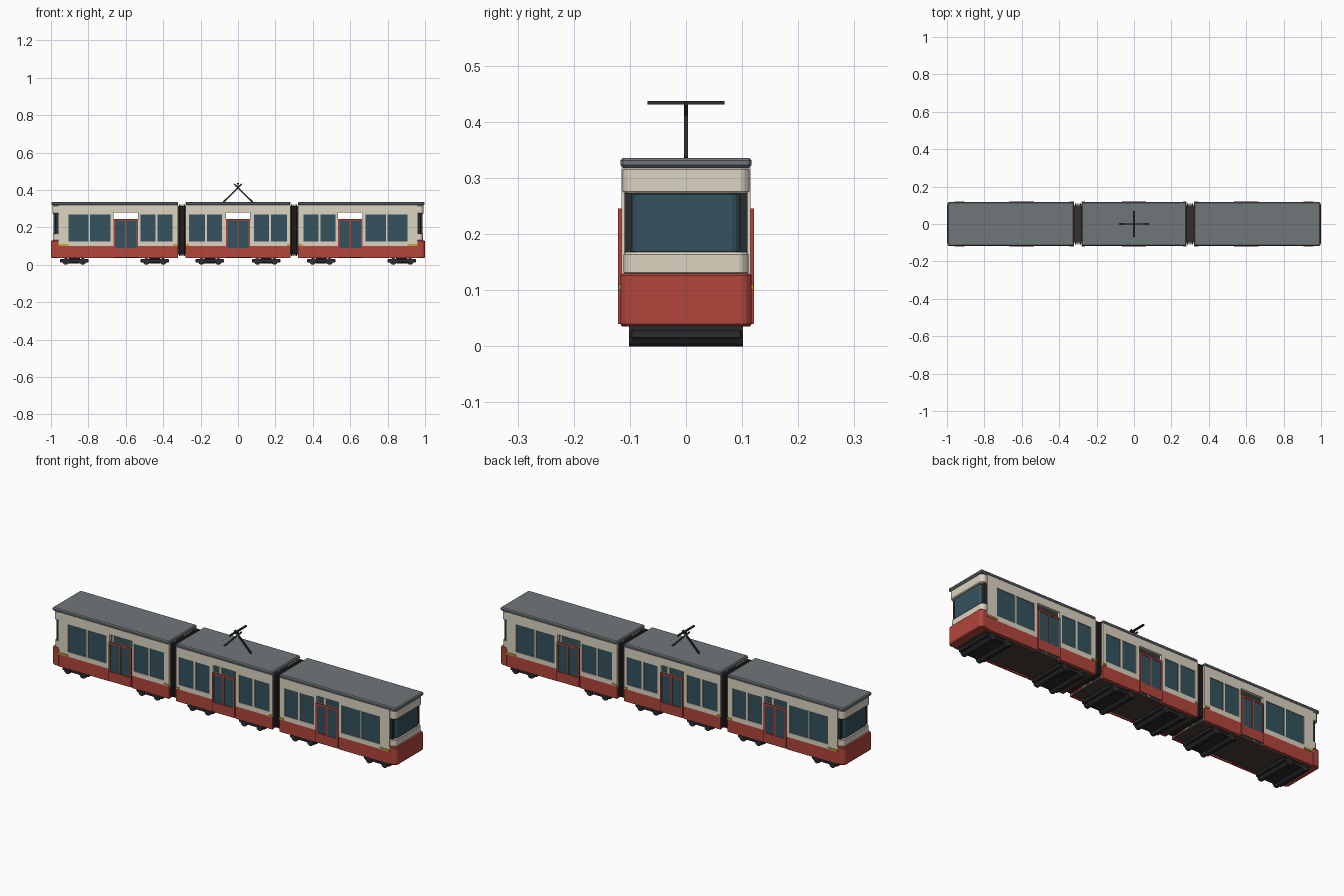
import bpy, bmesh, math
from mathutils import Matrix, Vector

if "Cube" in bpy.data.objects:
    bpy.data.objects.remove(bpy.data.objects["Cube"])


def mat(name, r, g, b):
    m = bpy.data.materials.new(name)
    m.diffuse_color = (r, g, b, 1)
    m.use_nodes = True
    m.node_tree.nodes["Principled BSDF"].inputs["Base Color"].default_value = m.diffuse_color
    return m


RED = mat("red_paint", 0.45, 0.06, 0.045)
CREAM = mat("cream_paint", 0.72, 0.66, 0.54)
GLASS = mat("window_glass", 0.035, 0.085, 0.11)
ROOF = mat("roof_grey", 0.16, 0.18, 0.195)
DARK = mat("dark_metal", 0.025, 0.025, 0.028)
FLOOR = mat("floor_brown", 0.06, 0.048, 0.035)
RUBBER = mat("bellows_rubber", 0.035, 0.03, 0.026)
GOLD = mat("gold_trim", 0.6, 0.36, 0.04)


def finish(name, bm, m, bevel=0):
    me = bpy.data.meshes.new(name)
    bm.to_mesh(me)
    bm.free()
    me.materials.append(m)
    ob = bpy.data.objects.new(name, me)
    bpy.context.collection.objects.link(ob)
    if bevel:
        b = ob.modifiers.new("chamfer", 'BEVEL')
        b.width, b.segments = bevel, 1
    return ob


def boxes(name, items, m, bevel=0):
    """One object from boxes given as (x0, x1, y0, y1, z0, z1)."""
    bm = bmesh.new()
    for x0, x1, y0, y1, z0, z1 in items:
        c = Vector(((x0 + x1) / 2, (y0 + y1) / 2, (z0 + z1) / 2))
        s = (abs(x1 - x0), abs(y1 - y0), abs(z1 - z0), 1)
        bmesh.ops.create_cube(bm, size=1, matrix=Matrix.Translation(c) @ Matrix.Diagonal(s))
    return finish(name, bm, m, bevel)


def car(name, a, b, door, windows, stripes):
    """Car shell from x=a to x=b with one door and windows on both sides."""
    d0, d1 = door - 0.065, door + 0.065
    skirt, cream, glass, frame, pane, trim = [], [], [], [], [], []
    for s in (-1, 1):
        yo, yi = 0.115 * s, 0.1 * s
        # side walls around the openings
        for x0, x1 in ((a, d0), (d1, b)):
            skirt.append((x0, x1, yi, yo, 0.035, 0.1))
            cream.append((x0, x1, yi, yo, 0.1, 0.125))
            cream.append((x0, x1, yi, yo, 0.27, 0.32))
        cream.append((d0, d1, yi, yo, 0.28, 0.32))
        # pillars fill the spaces between openings
        x = a
        for w0, w1 in sorted(windows + [(d0, d1)]) + [(b, b)]:
            cream.append((x, w0, yi, yo, 0.125, 0.27))
            x = w1
        for w0, w1 in windows:
            glass.append((w0, w1, 0.104 * s, 0.111 * s, 0.125, 0.27))
        # sliding doors
        y0, y1 = 0.115 * s, 0.1215 * s
        frame += [(d0, d1, y0, y1, 0.04, 0.09), (d0, d1, y0, y1, 0.237, 0.246)]
        for p in (d0, door - 0.004, d1 - 0.008):
            frame.append((p, p + 0.008, y0, y1, 0.09, 0.237))
        pane.append((d0 + 0.005, d1 - 0.005, 0.115 * s, 0.119 * s, 0.088, 0.24))
        for t0, t1 in stripes:
            trim.append((t0, t1, 0.114 * s, 0.12 * s, 0.101, 0.11))
    boxes(name + "_skirt", skirt, RED)
    boxes(name + "_wall", cream, CREAM)
    boxes(name + "_windows", glass, GLASS)
    boxes(name + "_door_frame", frame, RED)
    boxes(name + "_door_glass", pane, GLASS)
    boxes(name + "_trim", trim, GOLD)
    boxes(name + "_floor", [(a, b, -0.1, 0.1, 0.037, 0.047)], FLOOR)


# centre car
mid = [(0.085, 0.165), (0.177, 0.262)]
car("centre_car", -0.28, 0.28, 0, mid + [(-q, -p) for p, q in mid],
    [(0.262, 0.28), (-0.28, -0.262)])
boxes("centre_roof", [(-0.28, 0.28, -0.117, 0.117, 0.318, 0.336)], ROOF, 0.005)


def nose(name, s, parts, m):
    """Chamfered plan prisms for a cab end: (inner x, outer x, half width, z0, z1)."""
    bm = bmesh.new()
    for xi, xo, w, z0, z1 in parts:
        c = 0.012
        plan = [(xi, -w), (xo - c, -w), (xo, -w + c), (xo, w - c), (xo - c, w), (xi, w)]
        f = bm.faces.new([bm.verts.new((s * x, y, z0)) for x, y in plan])
        r = bmesh.ops.extrude_face_region(bm, geom=[f])
        bmesh.ops.translate(bm, vec=(0, 0, z1 - z0),
                            verts=[v for v in r["geom"] if isinstance(v, bmesh.types.BMVert)])
    bmesh.ops.recalc_face_normals(bm, faces=bm.faces)
    return finish(name, bm, m, 0.004)


# end cars, cab noses and articulation joints
for s, side in ((-1, "left"), (1, "right")):
    def span(p, q):
        return tuple(sorted((s * p, s * q)))
    wins = [span(*w) for w in ((0.35, 0.43), (0.44, 0.522), (0.682, 0.79), (0.798, 0.905))]
    a, b = span(0.32, 0.96)
    car(side + "_car", a, b, s * 0.6, wins, [span(0.32, 0.346), span(0.906, 0.96)])
    r0, r1 = span(0.32, 0.997)
    boxes(side + "_roof", [(r0, r1, -0.117, 0.117, 0.318, 0.336)], ROOF, 0.005)
    nose(side + "_cab_bumper", s, [(0.957, 1.0, 0.117, 0.036, 0.13)], RED)
    nose(side + "_cab_bands", s, [(0.955, 0.99, 0.111, 0.128, 0.168),
                                  (0.955, 0.993, 0.113, 0.272, 0.319)], CREAM)
    nose(side + "_windscreen", s, [(0.955, 0.986, 0.098, 0.165, 0.275)], GLASS)
    boxes(side + "_cab_pillars", [(*span(0.95, 0.975), y * 0.096, y * 0.11, 0.165, 0.275)
                                  for y in (-1, 1)], DARK)
    # folded bellows between the cars
    folds = [(*span(0.275, 0.325), -0.1, 0.1, 0.055, 0.315)]
    for i in range(4):
        x = 0.283 + i * 0.009
        folds.append((*span(x, x + 0.006), -0.109, 0.109, 0.048, 0.321))
    boxes(side + "_bellows", folds, RUBBER)

# bogies with wheelsets
for s in (-1, 1):
    for n, x in (("inner", 0.15), ("middle", 0.445), ("outer", 0.875)):
        tag = ("left_" if s < 0 else "right_") + n
        x *= s
        boxes(tag + "_bogie_frame", [(x - 0.076, x + 0.076, -0.1, 0.1, 0.012, 0.031),
                                     (x - 0.03, x + 0.03, -0.09, 0.09, 0.006, 0.038)], DARK, 0.004)
        bm = bmesh.new()
        for dx in (-0.045, 0.045):
            bmesh.ops.create_cone(bm, cap_ends=True, segments=16, radius1=0.018, radius2=0.018,
                                  depth=0.204, matrix=Matrix.Translation((x + dx, 0, 0.018))
                                  @ Matrix.Rotation(math.pi / 2, 4, 'X'))
        finish(tag + "_wheels", bm, DARK)

# pantograph: crossed arms and contact bar
bm = bmesh.new()
for s in (-1, 1):
    p, q = Vector((-0.078 * s, 0, 0.335)), Vector((0.02 * s, 0, 0.432))
    rot = (q - p).to_track_quat('Z', 'Y').to_matrix().to_4x4()
    bmesh.ops.create_cube(bm, size=1, matrix=Matrix.Translation((p + q) / 2) @ rot
                          @ Matrix.Diagonal((0.008, 0.008, (q - p).length, 1)))
finish("pantograph_arms", bm, DARK)
boxes("pantograph_bar", [(-0.005, 0.005, -0.069, 0.069, 0.431, 0.437),
                         (-0.003, 0.003, -0.004, 0.004, 0.41, 0.432)], DARK)
